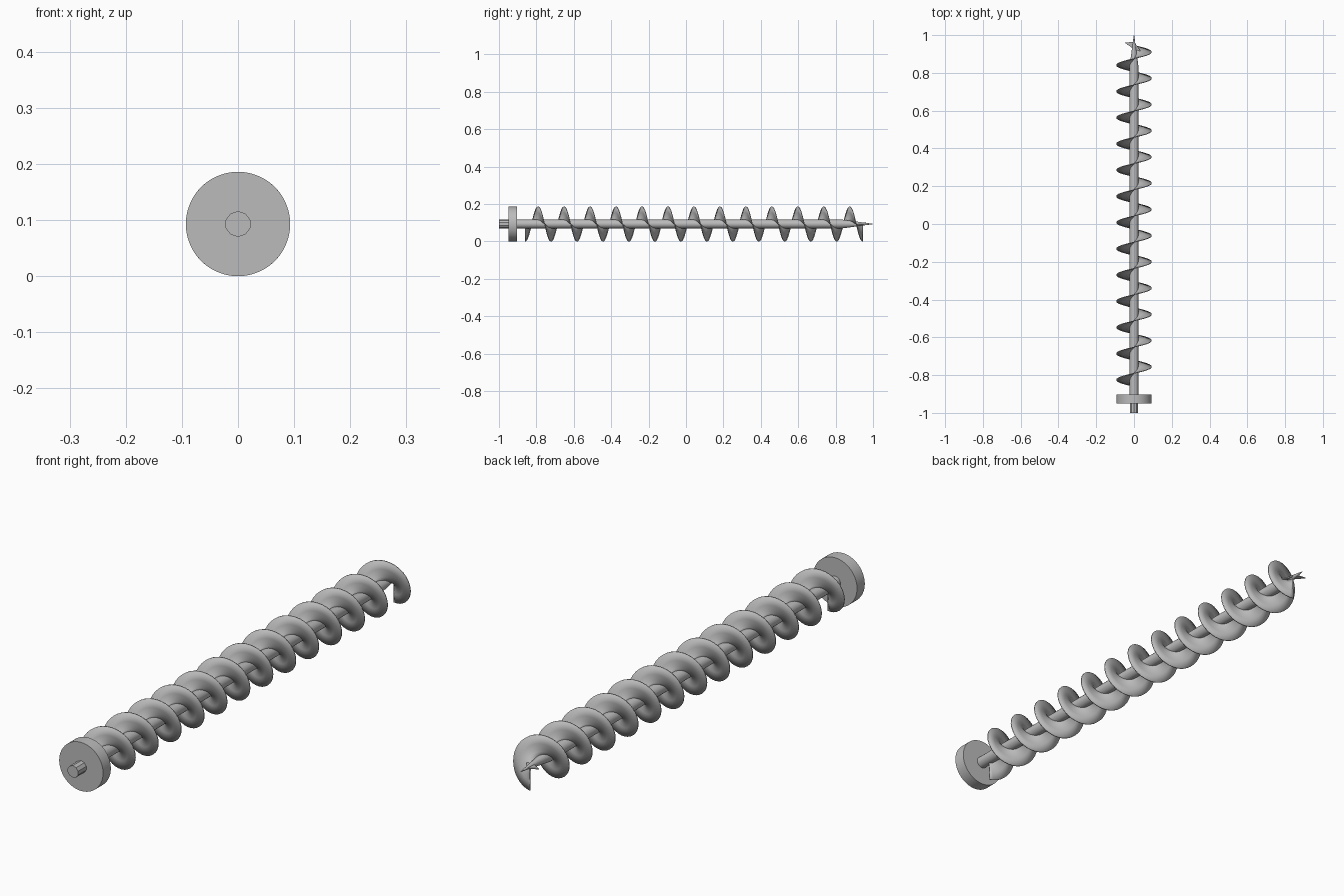
import bpy, math
from mathutils import Vector

cube = bpy.data.objects.get("Cube")
if cube:
    bpy.data.objects.remove(cube)

R, SHAFT_R, AXIS_Z = 0.093, 0.023, 0.093
START, END, TURNS, STEPS = -0.86, 0.945, 13, 36

steel = bpy.data.materials.new("grey_steel")
steel.use_nodes = True
GREY = (0.5, 0.5, 0.5, 1)
steel.diffuse_color = GREY
steel.node_tree.nodes["Principled BSDF"].inputs["Base Color"].default_value = GREY


def make(name, verts, faces, smooth=30):
    mesh = bpy.data.meshes.new(name)
    mesh.from_pydata(verts, [], faces)
    mesh.materials.append(steel)
    obj = bpy.data.objects.new(name, mesh)
    bpy.context.collection.objects.link(obj)
    bpy.ops.object.select_all(action='DESELECT')
    obj.select_set(True)
    bpy.context.view_layer.objects.active = obj
    if smooth:
        bpy.ops.object.shade_smooth_by_angle(angle=math.radians(smooth))
    return obj


def lathe(name, profile, sides, smooth=30):
    """Closed solid turned around the y axis from (radius, y) points."""
    verts, faces = [], []
    for r, y in profile:
        for i in range(sides):
            a = 2 * math.pi * (i + 0.5) / sides
            verts.append((r * math.cos(a), y, AXIS_Z + r * math.sin(a)))
    for k in range(len(profile) - 1):
        for i in range(sides):
            j = (i + 1) % sides
            a, b = k * sides, (k + 1) * sides
            faces.append((a + i, b + i, b + j, a + j))
    faces.append(tuple(range(sides)))
    last = (len(profile) - 1) * sides
    faces.append(tuple(last + i for i in reversed(range(sides))))
    return make(name, verts, faces, smooth)


# Drive stub, round collar and pointed shaft
lathe("drive_stub", [(SHAFT_R, -1), (SHAFT_R, -0.94)], 10, 0)
lathe("collar", [(R, -0.95), (R, -0.903)], 64)
lathe("shaft", [(SHAFT_R, -0.91), (SHAFT_R, 0.84), (0.001, 1)], 24)

# Helical flight, starting and ending at the underside
verts, faces = [], []
count = TURNS * STEPS
for i in range(count + 1):
    t = 2 * math.pi * i / STEPS
    y = START + (END - START) * i / count
    for r in (0.004, 0.03, 0.06, R):
        verts.append((-r * math.sin(t), y, AXIS_Z - r * math.cos(t)))
for i in range(count):
    for k in range(3):
        a = i * 4 + k
        faces.append((a, a + 1, a + 5, a + 4))
flight = make("spiral_flight", verts, faces, 40)
solid = flight.modifiers.new("thickness", 'SOLIDIFY')
solid.thickness = 0.004
solid.offset = 0

# Small pointed cutters beside the tip
for name, tip, rise in (("left_cutter", Vector((0.035, 0.915, 0)), -0.008),
                        ("right_cutter", Vector((-0.048, 0.96, 0)), 0.008)):
    pts = [Vector((0, 0.925, 0)), Vector((0, 0.965, 0)), tip + Vector((0, 0, rise))]
    cutter = make(name, [p + Vector((0, 0, AXIS_Z)) for p in pts], [(0, 1, 2)], 0)
    plate = cutter.modifiers.new("thickness", 'SOLIDIFY')
    plate.thickness = 0.004
    plate.offset = 0
